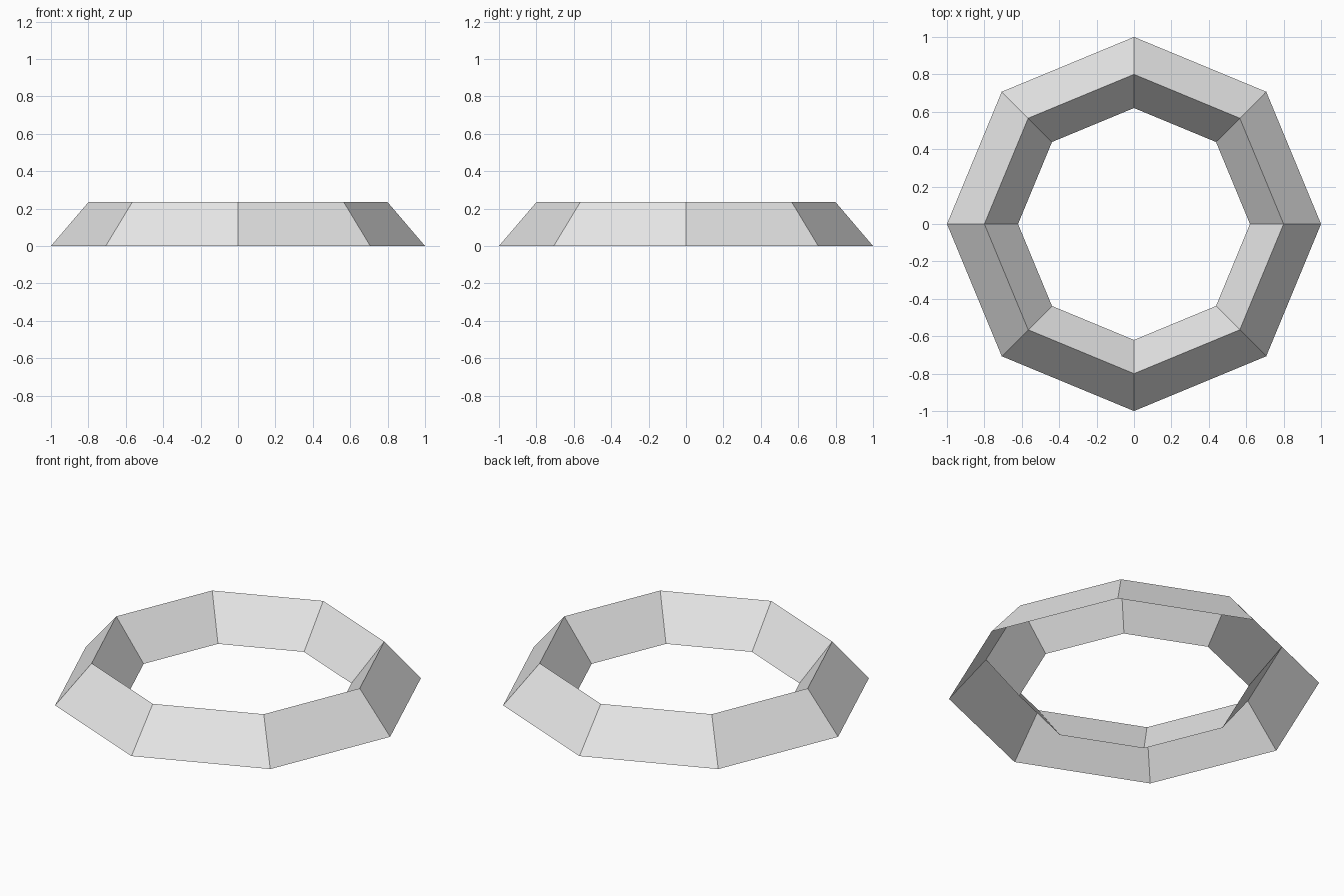
import bpy
import bmesh
import math

cube = bpy.data.objects.get("Cube")
if cube:
    bpy.data.objects.remove(cube, do_unlink=True)

SIDES = 8
# Ridge profile as (radius, height): outer foot, crest, inner foot; open underneath
PROFILE = [(1.0, 0.0), (0.8, 0.234), (0.62, 0.0)]

# Plain grey material
grey = bpy.data.materials.new("light grey")
grey.use_nodes = True
colour = (0.8, 0.8, 0.8, 1.0)
grey.diffuse_color = colour
grey.node_tree.nodes["Principled BSDF"].inputs["Base Color"].default_value = colour

# Sweep the profile around an octagon
bm = bmesh.new()
rings = []
for radius, height in PROFILE:
    ring = []
    for i in range(SIDES):
        a = 2 * math.pi * i / SIDES
        ring.append(bm.verts.new((radius * math.cos(a), radius * math.sin(a), height)))
    rings.append(ring)

for low, high in zip(rings, rings[1:]):
    for i in range(SIDES):
        j = (i + 1) % SIDES
        bm.faces.new((low[i], low[j], high[j], high[i]))

mesh = bpy.data.meshes.new("octagonal_ring")
bm.to_mesh(mesh)
bm.free()
mesh.materials.append(grey)
ring_object = bpy.data.objects.new("octagonal_ring", mesh)
bpy.context.collection.objects.link(ring_object)
